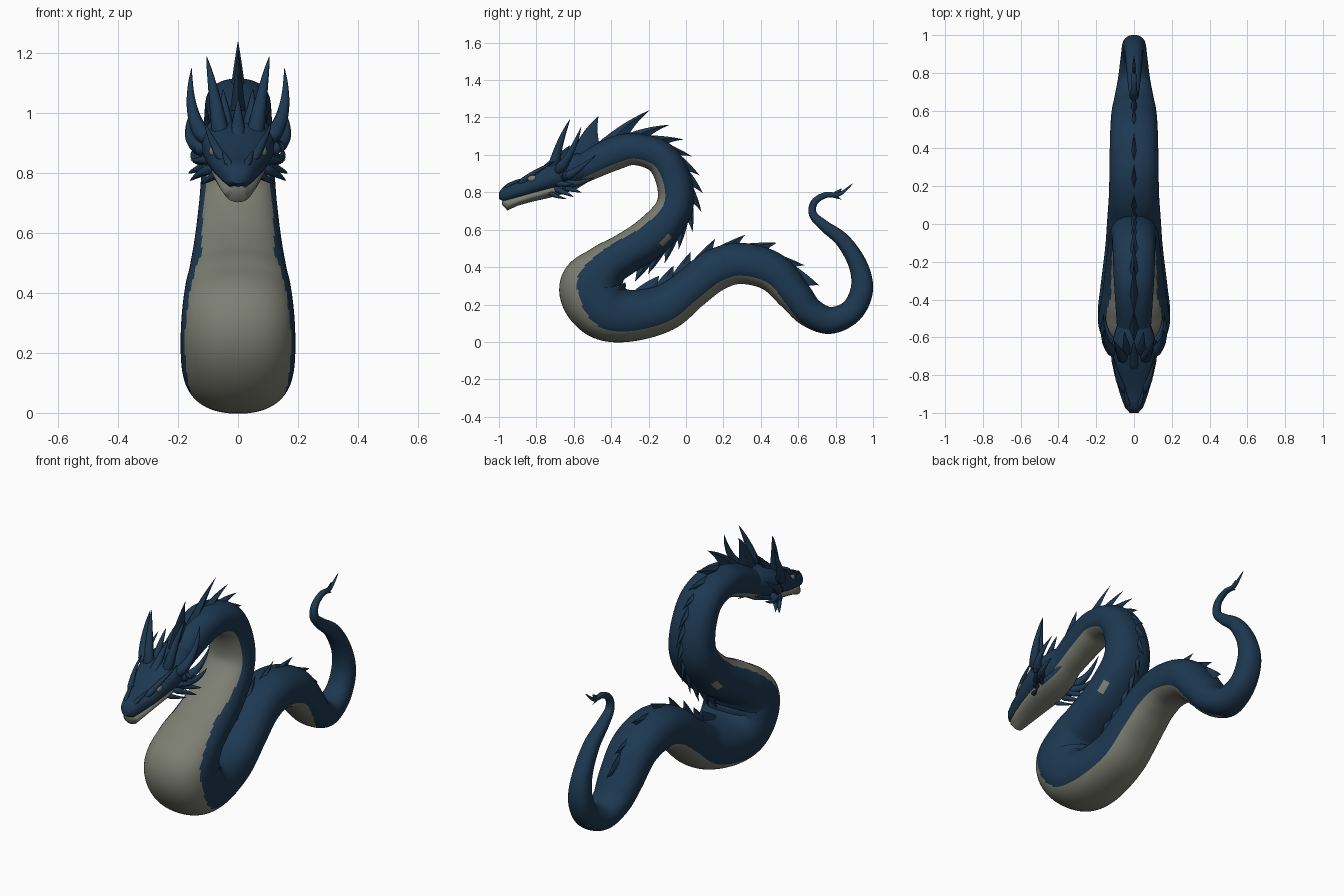
import bpy, bmesh, math
from mathutils import Vector

if "Cube" in bpy.data.objects:
    bpy.data.objects.remove(bpy.data.objects["Cube"])


def material(name, rgb):
    m = bpy.data.materials.new(name)
    m.diffuse_color = (*rgb, 1)
    m.use_nodes = True
    m.node_tree.nodes["Principled BSDF"].inputs["Base Color"].default_value = m.diffuse_color
    return m


BLUE = material("deep blue scales", (0.0122, 0.040, 0.083))
GREY = material("pale grey belly", (0.205, 0.21, 0.17))

# Body path: y, z, half depth, half width
PATH = [(-.62, .89, .07, .085), (-.40, 1.0, .088, .10), (-.27, 1.03, .085, .108),
        (-.13, .98, .09, .113), (-.06, .84, .095, .12), (-.07, .70, .10, .13),
        (-.19, .56, .11, .147), (-.335, .465, .11, .164), (-.425, .405, .125, .178),
        (-.50, .295, .177, .19), (-.44, .18, .168, .19), (-.31, .14, .14, .175),
        (-.12, .18, .125, .152), (.02, .28, .11, .142), (.15, .38, .112, .133),
        (.29, .42, .11, .13), (.46, .375, .105, .127), (.58, .25, .092, .12),
        (.66, .16, .08, .105), (.77, .115, .072, .085), (.885, .165, .064, .07),
        (.94, .28, .06, .062), (.92, .41, .05, .05), (.84, .54, .04, .042),
        (.74, .62, .03, .032), (.68, .68, .022, .024), (.685, .745, .019, .019),
        (.745, .785, .016, .015), (.82, .79, .011, .01), (.89, .845, .002, .002)]
LAST = len(PATH) - 1


def path(u):
    """Smooth point along the body path."""
    u = min(max(u, 0), LAST)
    i = min(int(u), LAST - 1)
    t = u - i
    p = [PATH[min(max(k, 0), LAST)] for k in (i - 1, i, i + 1, i + 2)]
    return [.5 * (2 * b + (c - a) * t + (2 * a - 5 * b + 4 * c - d) * t * t
                  + (3 * b - a - 3 * c + d) * t ** 3) for a, b, c, d in zip(*p)]


def frame(u):
    """Centre, tangent, back-side normal and half sizes at u."""
    y, z, rn, rx = path(u)
    a, b = path(u - .2), path(u + .2)
    t = Vector((0, b[0] - a[0], b[1] - a[1])).normalized()
    return Vector((0, y, z)), t, Vector((0, -t.z, t.y)), rn, rx


def spow(v, e):
    return math.copysign(abs(v) ** e, v)


def finish(bm, name, mats):
    bmesh.ops.recalc_face_normals(bm, faces=bm.faces)
    me = bpy.data.meshes.new(name)
    bm.to_mesh(me)
    bm.free()
    for m in mats:
        me.materials.append(m)
    ob = bpy.data.objects.new(name, me)
    bpy.context.collection.objects.link(ob)
    bpy.context.view_layer.objects.active = ob
    ob.select_set(True)
    bpy.ops.object.shade_smooth_by_angle(angle=math.radians(50))
    ob.select_set(False)
    return ob


def loft(bm, rings, rule=None):
    """Skin closed rings of points; rule(ring, side) gives the material index."""
    rows = [[bm.verts.new(p) for p in r] for r in rings]
    n = len(rows[0])
    for i in range(len(rows) - 1):
        for j in range(n):
            k = (j + 1) % n
            f = bm.faces.new((rows[i][j], rows[i][k], rows[i + 1][k], rows[i + 1][j]))
            f.material_index = rule(i, j) if rule else 0
    bm.faces.new(rows[0])
    bm.faces.new(rows[-1])


def bezier(a, b, c, t):
    return a * (1 - t) ** 2 + b * 2 * t * (1 - t) + c * t * t


# Serpent body
SIDES, STEP = 96, 12
rings = []
for i in range(LAST * STEP + 1):
    c, t, n, rn, rx = frame(i / STEP)
    rings.append([c + n * rn * spow(math.sin(a), .88) + Vector((rx * spow(math.cos(a), .88), 0, 0))
                  for a in (2 * math.pi * j / SIDES for j in range(SIDES))])


def belly(i, j):
    u, s = (i + .5) / STEP, math.sin(2 * math.pi * (j + .5) / SIDES)
    limit = -.57 + .17 * math.exp(-((u - 9.3) / .7) ** 2) - .12 * math.exp(-((u - 7) / .9) ** 2)
    if u > 16.5:
        limit -= (u - 16.5) * .2
    patch = 5.6 < u < 5.95 and .42 < s < .72
    return int(s < limit or patch)


bm = bmesh.new()
loft(bm, rings, belly)
finish(bm, "body", [BLUE, GREY])


# Skull and lower jaw: y, top, bottom, half width
def head_part(name, rows, mats, power, rule=None):
    bm = bmesh.new()
    rings = []
    for y, top, bot, w in rows:
        mid, h = (top + bot) / 2, (top - bot) / 2
        rings.append([Vector((w * spow(math.cos(a), power), y, mid + h * spow(math.sin(a), power)))
                      for a in (2 * math.pi * j / 24 for j in range(24))])
    loft(bm, rings, rule)
    return finish(bm, name, mats)


head_part("skull", [(-.48, 1.0, .90, .07), (-.58, 1.01, .84, .105), (-.66, .985, .818, .122),
                    (-.72, .955, .81, .12), (-.80, .915, .79, .103), (-.87, .868, .775, .083),
                    (-.93, .848, .76, .064), (-.975, .832, .75, .046), (-1.0, .80, .765, .022)],
          [BLUE], .8)
head_part("lower_jaw", [(-.50, .92, .87, .06), (-.58, .88, .82, .08), (-.66, .86, .79, .09),
                        (-.74, .84, .768, .088), (-.83, .81, .748, .075), (-.90, .785, .728, .062),
                        (-.955, .77, .703, .045), (-.985, .765, .735, .02)],
          [GREY, BLUE], 1.0, lambda i, j: int(i < 2 and not 14 <= j < 22))

# Eyes
bm = bmesh.new()
for s in (-1, 1):
    ret = bmesh.ops.create_uvsphere(bm, u_segments=12, v_segments=8, radius=.023)
    for v in ret["verts"]:
        v.co = Vector((v.co.x * .6 + s * .084, v.co.y * 1.2 - .82, v.co.z * .8 + .873))
finish(bm, "eyes", [GREY])


# Horns and face spikes: base, bend, tip, radius
def horns(name, specs):
    bm = bmesh.new()
    for a, b, c, r in specs:
        for s in ((1, -1) if c[0] else (1,)):
            p = [Vector((q[0] * s, q[1], q[2])) for q in (a, b, c)]
            rings = []
            for i in range(11):
                t = i / 10
                d = ((p[1] - p[0]) * (1 - t) + (p[2] - p[1]) * t).normalized()
                e1 = d.cross(Vector((0, .3, 1)) if abs(d.x) > .7 else Vector((1, 0, 0))).normalized()
                e2 = d.cross(e1)
                w = r * (1 - t) ** .8 * min(1, .3 + 4 * t) + .0008
                rings.append([bezier(*p, t) + (e1 * math.cos(k * math.pi / 4)
                              + e2 * math.sin(k * math.pi / 4)) * w for k in range(8)])
            loft(bm, rings)
    finish(bm, name, [BLUE])


horns("crown_horns", [((.05, -.72, .88), (.075, -.69, 1.05), (.105, -.62, 1.19), .034),
                      ((.09, -.70, .90), (.175, -.62, .97), (.155, -.56, 1.15), .034),
                      ((.09, -.66, .88), (.185, -.62, .88), (.16, -.48, 1.0), .032),
                      ((.08, -.66, .85), (.16, -.60, .83), (.15, -.49, .88), .028),
                      ((.03, -.70, .92), (.045, -.64, 1.01), (.05, -.57, 1.08), .028),
                      ((0, -.78, .88), (0, -.70, .97), (0, -.62, 1.05), .034)])
horns("cheek_spikes", [((.08, -.70, .82), (.13, -.65, .80), (.16, -.60, .775), .02),
                       ((.08, -.66, .83), (.14, -.61, .815), (.165, -.56, .80), .02),
                       ((.08, -.70, .85), (.13, -.65, .84), (.158, -.60, .845), .02),
                       ((.07, -.74, .80), (.10, -.69, .775), (.125, -.64, .765), .015)])
horns("brow_ridges", [((.045, -.90, .835), (.09, -.82, .91), (.11, -.70, .965), .02),
                      ((.025, -.97, .82), (.045, -.92, .86), (.05, -.86, .875), .014)])


# Back fins: swept blades standing on the spine
def fin(bm, u0, u1, h, lean, side=1, thick=.02):
    c0, _, n0, r0, _ = frame(u0)
    c1, t1, n1, r1, _ = frame(u1)
    a, b = c0 + n0 * side * (r0 - .012), c1 + n1 * side * (r1 - .012)
    tip = b + n1 * side * (h + .012) + t1 * lean * h
    fa = a.lerp(tip, .5) + n1 * side * h * .35
    fb = b.lerp(tip, .4) - t1 * h * .1 + n1 * side * h * .1
    rings = []
    for i in range(9):
        t = i / 8 * .99
        f, k = bezier(a, fa, tip, t), bezier(b, fb, tip, t)
        w = Vector((thick * (1 - t) + .0005, 0, 0))
        m = f.lerp(k, .5)
        rings.append([f, m + w, k, m - w])
    loft(bm, rings)


bm = bmesh.new()
for spec in [(.0, .85, .13, .45), (.6, 1.75, .115, 1.1), (1.4, 2.35, .08, 1.2), (2.0, 2.85, .06, 1.1)]:
    fin(bm, *spec, thick=.026)
for i in range(9):
    u = 2.6 + i * .45
    fin(bm, u, u + .65, .045, 1.0)
for i in range(8):
    u = 11.2 + i * .7
    fin(bm, u, u + .95, .042, .9)
finish(bm, "back_fins", [BLUE])

# Tail tip barbs
bm = bmesh.new()
fin(bm, 27.1, 27.8, .016, 1.5, -1, .006)
fin(bm, 27.4, 28.1, .012, 1.5, 1, .006)
finish(bm, "tail_barbs", [BLUE])
